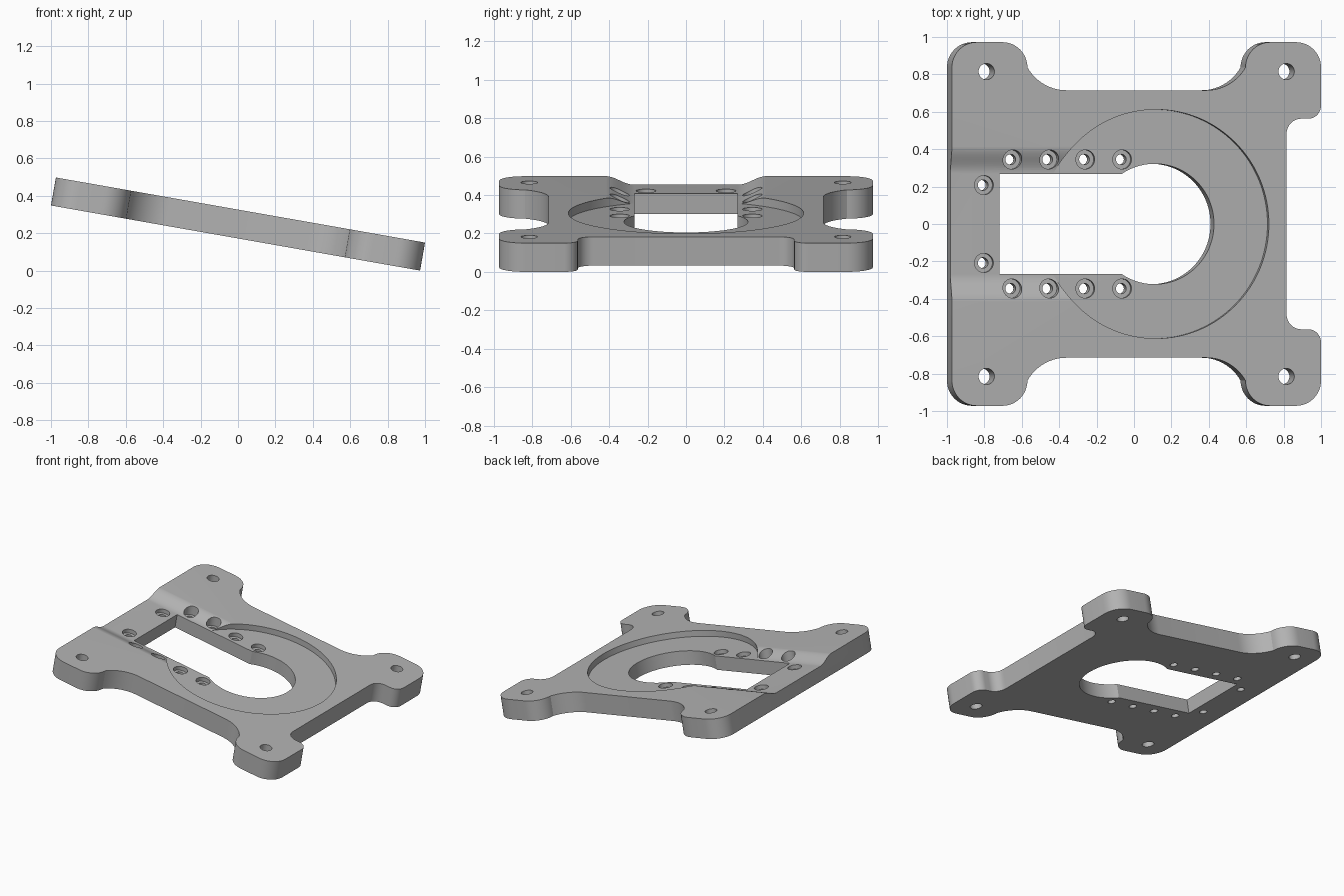
import bpy, bmesh
from math import sin, cos, pi, radians, asin
from mathutils import Vector, Matrix

if "Cube" in bpy.data.objects:
    bpy.data.objects.remove(bpy.data.objects["Cube"])

HALF = 0.076            # half of the plate thickness
FLOOR = 0.031           # level of the recess and channel floor
LENGTH, WIDTH = 1.002, 0.972
CENTRE = 0.107          # centre of the round opening

grey = bpy.data.materials.new("plain grey")
grey.use_nodes = True
grey.diffuse_color = (0.45, 0.45, 0.45, 1)
grey.node_tree.nodes["Principled BSDF"].inputs["Base Color"].default_value = (0.45, 0.45, 0.45, 1)


def make_object(name, bm):
    bmesh.ops.recalc_face_normals(bm, faces=bm.faces)
    mesh = bpy.data.meshes.new(name)
    bm.to_mesh(mesh)
    bm.free()
    mesh.materials.append(grey)
    obj = bpy.data.objects.new(name, mesh)
    bpy.context.collection.objects.link(obj)
    return obj


def prism(name, points, direction):
    """Extrude a closed loop of 3D points along a direction."""
    bm = bmesh.new()
    face = bm.faces.new([bm.verts.new(p) for p in points])
    moved = bmesh.ops.extrude_face_region(bm, geom=[face])["geom"]
    bmesh.ops.translate(bm, vec=direction,
                        verts=[v for v in moved if isinstance(v, bmesh.types.BMVert)])
    # the source face stays as the opposite cap
    if not face.is_valid or len(face.edges[0].link_faces) < 2:
        bmesh.ops.holes_fill(bm, edges=bm.edges)
    return make_object(name, bm)


def cylinders(name, spots, radius, low, high, segments=48):
    bm = bmesh.new()
    for x, y in spots:
        bmesh.ops.create_cone(bm, cap_ends=True, segments=segments, radius1=radius,
                              radius2=radius, depth=high - low,
                              matrix=Matrix.Translation((x, y, (low + high) / 2)))
    return make_object(name, bm)


def cut(target, cutter):
    cutter.hide_render = True
    mod = target.modifiers.new("cut", "BOOLEAN")
    mod.operation, mod.solver, mod.object = "DIFFERENCE", "EXACT", cutter
    bpy.context.view_layer.objects.active = target
    bpy.ops.object.modifier_apply(modifier=mod.name)
    bpy.data.objects.remove(cutter)


def rounded(corners, steps=12):
    """Round the right-angled corners of a loop of (x, y, radius)."""
    loop = []
    for i, (x, y, r) in enumerate(corners):
        p = Vector((x, y))
        if r == 0:
            loop.append(p)
            continue
        a = (Vector(corners[i - 1][:2]) - p).normalized()
        b = (Vector(corners[(i + 1) % len(corners)][:2]) - p).normalized()
        for k in range(steps + 1):
            t = pi / 2 * k / steps
            loop.append(p + r * (a + b - b * cos(t) - a * sin(t)))
    return loop


# Plate outline: corner lobes, scooped sides and a notched right end
lobe, scoop, waist = 0.592, 0.245, 0.38
start = asin((lobe - waist) / scoop)
arc = [(waist + scoop * sin(start * (1 - k / 14)),
        0.96 - scoop * cos(start * (1 - k / 14)), 0) for k in range(15)]
upper = [(0.815, 0.563, 0.08), (LENGTH, 0.563, 0.07),
         (LENGTH, WIDTH, 0.135), (lobe, WIDTH, 0.135)]
upper += arc + [(-x, y, r) for x, y, r in reversed(arc)]
upper += [(-lobe, WIDTH, 0.135), (-LENGTH, WIDTH, 0.135)]
lower = [(x, -y, r) for x, y, r in reversed(upper)]
outline = rounded(upper + lower)
plate = prism("mounting_plate", [(p.x, p.y, -HALF) for p in outline], (0, 0, 2 * HALF))

# Shallow round recess
cut(plate, cylinders("recess_cutter", [(CENTRE, 0)], 0.612, FLOOR, 0.3, 128))

# Channel with S-shaped banks running to the left end
bank = []
for k in range(17):
    t = k / 16
    bank.append((0.27 + 0.15 * t, FLOOR + (HALF + 0.0003 - FLOOR) * (1 - cos(pi * t)) / 2))
bank.append((0.42, 0.3))
section = bank + [(-y, z) for y, z in reversed(bank)]
cut(plate, prism("channel_cutter", [(-1.2, y, z) for y, z in section], (1.0, 0, 0)))

# Round opening joined to a rectangular slot
cut(plate, cylinders("opening_cutter", [(CENTRE, 0)], 0.322, -0.3, 0.3, 96))
slot = [(-0.735, -0.268), (CENTRE, -0.268), (CENTRE, 0.268), (-0.735, 0.268)]
cut(plate, prism("slot_cutter", [(x, y, -0.3) for x, y in slot], (0, 0, 0.6)))

# Corner holes and counterbored screw holes around the slot
corners = [(sx * 0.814, sy * 0.815) for sx in (-1, 1) for sy in (-1, 1)]
screws = [(-0.67 + 0.2 * i, s * 0.345) for i in range(4) for s in (-1, 1)]
screws += [(-0.82, s * 0.208) for s in (-1, 1)]
cut(plate, cylinders("corner_hole_cutter", corners, 0.043, -0.3, 0.3))
cut(plate, cylinders("counterbore_cutter", screws, 0.051, 0.0, 0.3))
cut(plate, cylinders("screw_hole_cutter", screws, 0.028, -0.3, 0.3))

# Smooth the curved walls, then tilt the plate
bpy.ops.object.select_all(action="DESELECT")
plate.select_set(True)
bpy.context.view_layer.objects.active = plate
bpy.ops.object.shade_smooth_by_angle(angle=radians(30))
plate.data.transform(Matrix.Rotation(radians(10), 4, "Y"))
plate.data.transform(Matrix.Translation((0, 0, -min(v.co.z for v in plate.data.vertices))))
